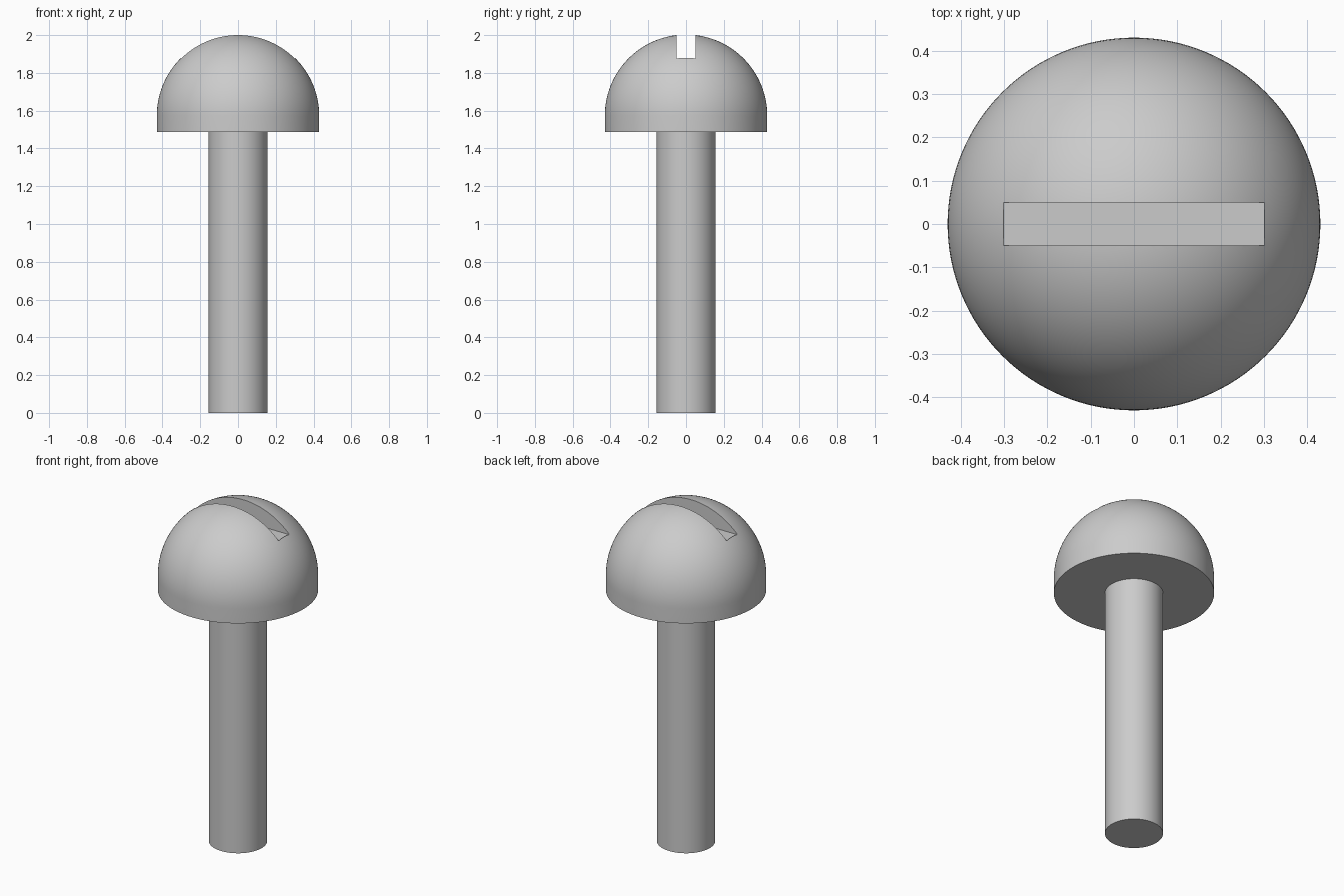
import bpy, bmesh, math
from mathutils import Matrix

if "Cube" in bpy.data.objects:
    bpy.data.objects.remove(bpy.data.objects["Cube"])

SEGMENTS = 128
HEAD_R, HEAD_BASE, DOME_Z = 0.43, 1.488, 1.573
SHAFT_R = 0.156

steel = bpy.data.materials.new("grey steel")
steel.use_nodes = True
colour = (0.6, 0.6, 0.6, 1)
steel.diffuse_color = colour
steel.node_tree.nodes["Principled BSDF"].inputs["Base Color"].default_value = colour


def add_object(name, bm):
    bmesh.ops.recalc_face_normals(bm, faces=bm.faces)
    mesh = bpy.data.meshes.new(name)
    bm.to_mesh(mesh)
    bm.free()
    mesh.materials.append(steel)
    obj = bpy.data.objects.new(name, mesh)
    bpy.context.collection.objects.link(obj)
    return obj


def lathe(name, profile):
    """Revolve (radius, height) points around z; the ends lie on the axis."""
    bm = bmesh.new()
    verts = [bm.verts.new((r, 0, z)) for r, z in profile]
    edges = [bm.edges.new(pair) for pair in zip(verts, verts[1:])]
    bmesh.ops.spin(bm, geom=verts + edges, cent=(0, 0, 0), axis=(0, 0, 1),
                   angle=math.tau, steps=SEGMENTS)
    bmesh.ops.remove_doubles(bm, verts=bm.verts, dist=1e-5)
    return add_object(name, bm)


def box(name, low, high):
    bm = bmesh.new()
    size = [b - a for a, b in zip(low, high)]
    centre = [(a + b) / 2 for a, b in zip(low, high)]
    bmesh.ops.create_cube(bm, size=1, matrix=Matrix.Translation(centre)
                          @ Matrix.Diagonal((*size, 1)))
    return add_object(name, bm)


# Round head: short straight skirt under a hemisphere
rings = 32
dome = [(HEAD_R * math.cos(a), DOME_Z + HEAD_R * math.sin(a))
        for a in (math.pi / 2 * i / rings for i in range(rings))]
head = lathe("screw_head", [(0, HEAD_BASE), (HEAD_R, HEAD_BASE)] + dome
             + [(0, DOME_Z + HEAD_R)])

# Driver slot cut across the top of the head
cutter = box("slot_cutter", (-0.301, -0.05, 1.874), (0.301, 0.05, 2.2))
cut = head.modifiers.new("slot", "BOOLEAN")
cut.operation = "DIFFERENCE"
cut.solver = "EXACT"
cut.object = cutter
bpy.context.view_layer.objects.active = head
bpy.ops.object.modifier_apply(modifier=cut.name)
bpy.data.objects.remove(cutter)

# Plain cylindrical shaft
shaft = lathe("screw_shaft", [(0, 0), (SHAFT_R, 0), (SHAFT_R, HEAD_BASE),
                              (0, HEAD_BASE)])

# Smooth shading with crisp rims
for obj in (head, shaft):
    bpy.ops.object.select_all(action="DESELECT")
    obj.select_set(True)
    bpy.context.view_layer.objects.active = obj
    bpy.ops.object.shade_smooth_by_angle(angle=math.radians(30))
